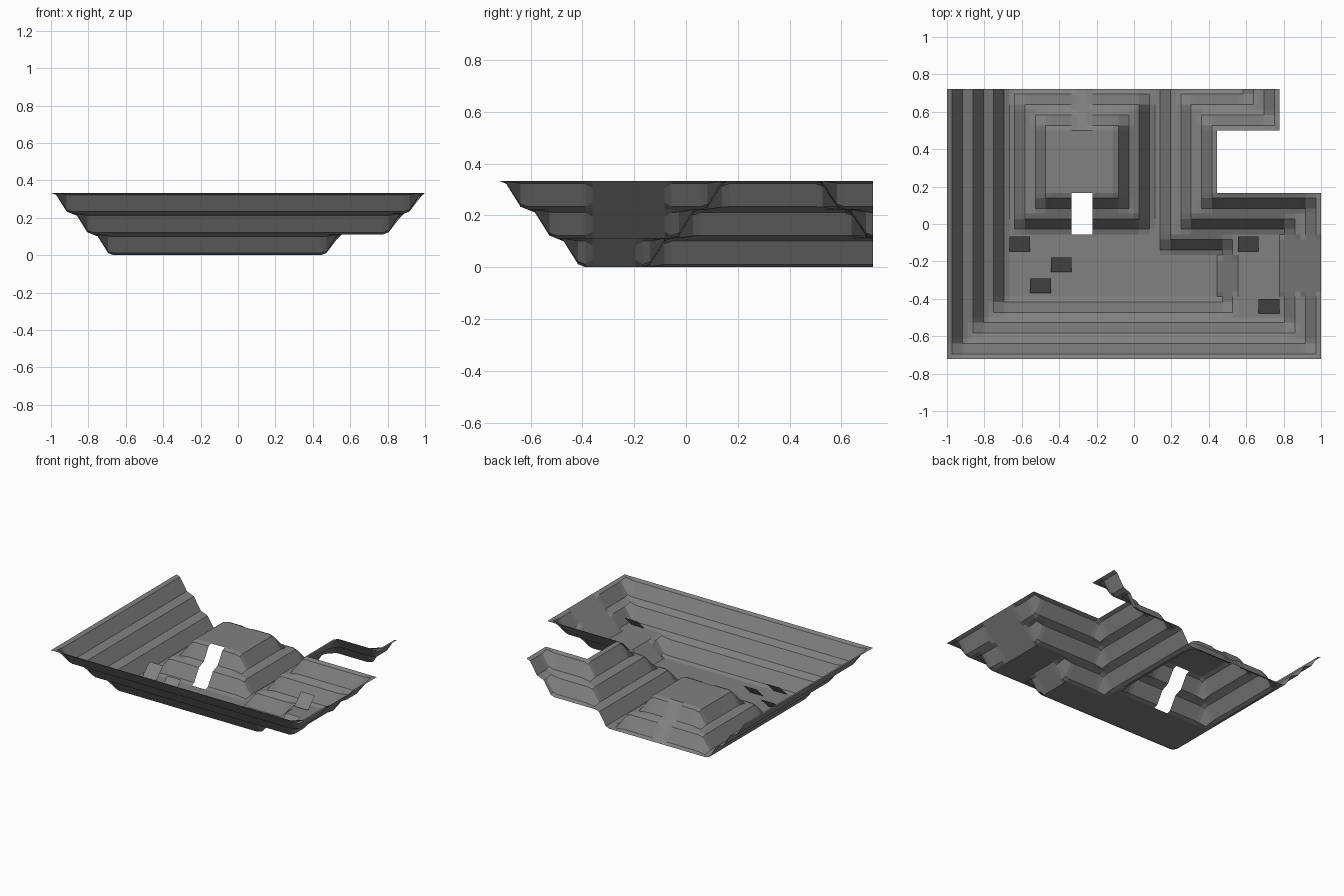
import bpy, bmesh, math

if "Cube" in bpy.data.objects:
    bpy.data.objects.remove(bpy.data.objects["Cube"])

T = 1 / 9                       # tile size, also the height of one level
NX, NY = 18, 13                 # tiles across and deep
STEPS = (0, 0.25, 0.75, 1)      # cuts inside one tile
CLIFF = {0: 0, 0.25: 0.1, 0.75: 0.9, 1: 1}   # rounded cliff profile

grey = bpy.data.materials.new("stone_grey")
grey.diffuse_color = (0.22, 0.22, 0.22, 1)
grey.use_nodes = True
grey.node_tree.nodes["Principled BSDF"].inputs["Base Color"].default_value = grey.diffuse_color


def level(i, j):
    """Height level at a tile corner."""
    walls = max(3 - i, 3 - j, min(1, i - 13), i - 15)
    mound = min(2, i - 3, 10 - i, j - 6, 13 - j)
    plateau = min(3, i - 10, j - 5, 14 - j)
    if j >= 9:                  # back arm climbs again towards its end
        plateau = max(plateau, min(3, i - 13))
    return min(3, max(0, walls, mound, plateau))


def missing(i, j):
    """Tiles left open."""
    gap = i == 6 and j in (6, 7)
    notch = i >= 13 and 8 <= j <= 10
    corner = i >= 16 and j >= 8
    return gap or notch or corner


def profile(i, j, u, v):
    """Straight inside a ramp, cliff shaped elsewhere."""
    x, y = i + u, j + v
    ramp = (13 <= x <= 14 and 3 < y < 5) or (16 <= x <= 18 and 3 < y < 6) \
        or (6 < x < 7 and 11 <= y <= 13)
    return (u, v) if ramp else (CLIFF[u], CLIFF[v])


def height(i, j, u, v):
    a, b = profile(i, j, u, v)
    front = level(i, j) * (1 - a) + level(i + 1, j) * a
    back = level(i, j + 1) * (1 - a) + level(i + 1, j + 1) * a
    return (front * (1 - b) + back * b) * T


def make(name, bm):
    mesh = bpy.data.meshes.new(name)
    bm.to_mesh(mesh)
    bm.free()
    mesh.materials.append(grey)
    obj = bpy.data.objects.new(name, mesh)
    bpy.context.collection.objects.link(obj)
    return obj


# Terraced terrain sheet
bm = bmesh.new()
for i in range(NX):
    for j in range(NY):
        if missing(i, j):
            continue
        grid = [[bm.verts.new(((i + u - NX / 2) * T, (j + v - NY / 2) * T,
                               height(i, j, u, v))) for v in STEPS] for u in STEPS]
        for a in range(3):
            for b in range(3):
                bm.faces.new((grid[a][b], grid[a + 1][b],
                              grid[a + 1][b + 1], grid[a][b + 1]))
bmesh.ops.remove_doubles(bm, verts=bm.verts, dist=1e-4)
make("terrain", bm)

# Tilted marker plates standing on the ground
half = T / 2 * math.cos(math.radians(45))
for n, (i, j) in enumerate([(3, 5), (5, 4), (4, 3), (14, 5), (15, 2)]):
    cx, cy = (i + 0.5 - NX / 2) * T, (j + 0.5 - NY / 2) * T + 0.004
    cz = (1 if i > 13 else 0) * T + 0.05
    bm = bmesh.new()
    bm.faces.new([bm.verts.new((cx + sx * T / 2, cy + s * half, cz + s * half))
                  for sx, s in ((-1, -1), (1, -1), (1, 1), (-1, 1))])
    make(f"marker_plate_{n + 1}", bm)
